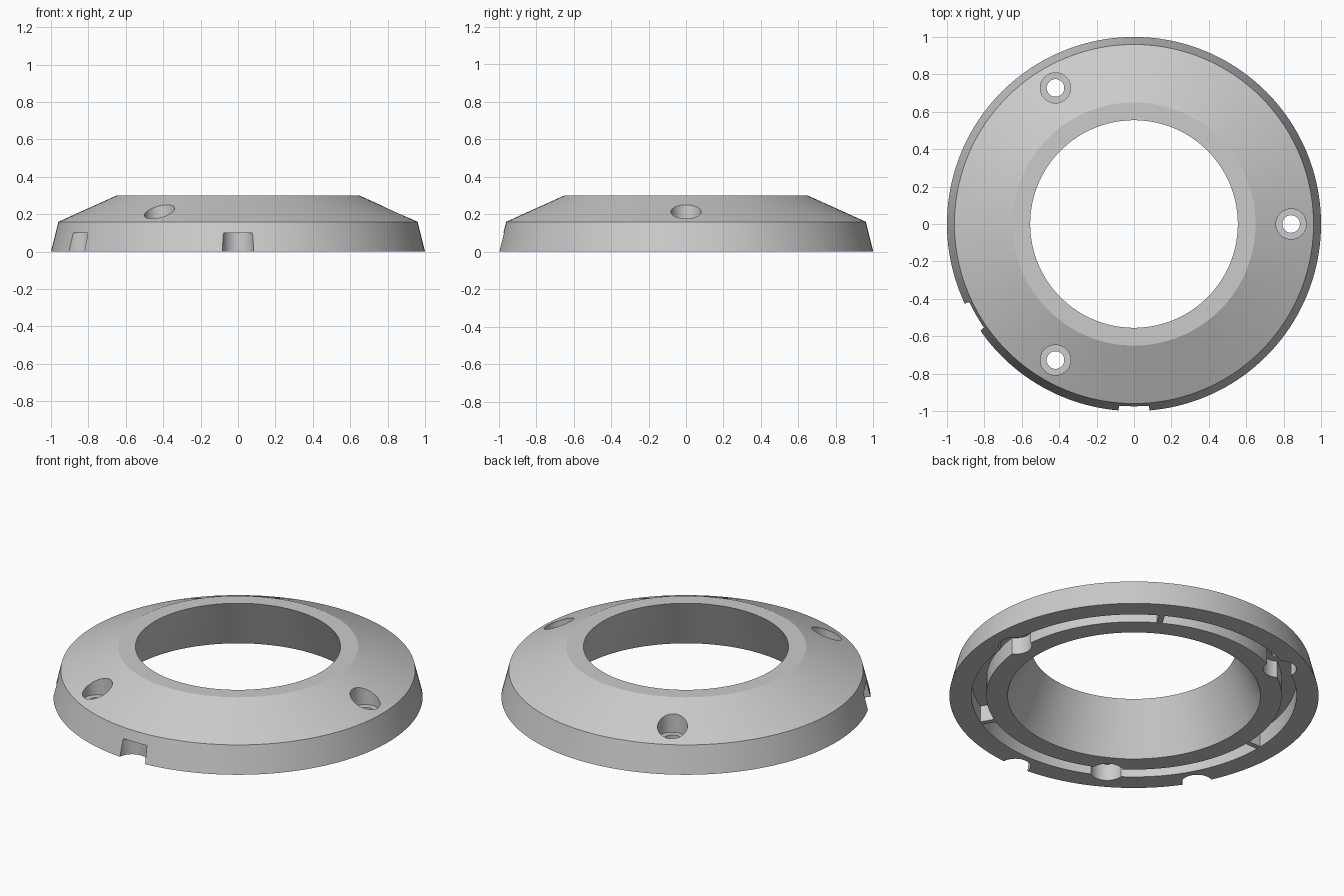
import bpy, bmesh
from math import radians, cos, sin, tau

cube = bpy.data.objects.get("Cube")
if cube:
    bpy.data.objects.remove(cube, do_unlink=True)

grey = bpy.data.materials.new("light grey")
grey.use_nodes = True
colour = (0.6, 0.6, 0.6, 1)
grey.diffuse_color = colour
grey.node_tree.nodes["Principled BSDF"].inputs["Base Color"].default_value = colour


def lathe(name, profile, closed, steps):
    """Turn a radius/height profile around the vertical axis."""
    bm = bmesh.new()
    verts = [bm.verts.new((r, 0, z)) for r, z in profile]
    pairs = list(zip(verts, verts[1:]))
    if closed:
        pairs.append((verts[-1], verts[0]))
    edges = [bm.edges.new(p) for p in pairs]
    bmesh.ops.spin(bm, geom=verts + edges, cent=(0, 0, 0), axis=(0, 0, 1),
                   angle=tau, steps=steps, use_duplicate=False)
    bmesh.ops.remove_doubles(bm, verts=bm.verts, dist=0.0001)
    bmesh.ops.recalc_face_normals(bm, faces=bm.faces)
    mesh = bpy.data.meshes.new(name)
    bm.to_mesh(mesh)
    bm.free()
    mesh.materials.append(grey)
    obj = bpy.data.objects.new(name, mesh)
    bpy.context.collection.objects.link(obj)
    return obj


def place(obj, radius, degrees):
    a = radians(degrees)
    obj.location = (radius * cos(a), radius * sin(a), 0)
    return obj


# Sloped ring with a groove in its underside
ring = lathe("trim_ring", [
    (1.0, 0), (0.96, 0.16), (0.65, 0.3), (0.555, 0.3), (0.685, 0),
    (0.80, 0), (0.80, 0.1), (0.88, 0.1), (0.88, 0)], True, 160)

# Stepped screw holes and round edge notches
cutters = []
for degrees in (0, 120, 240):
    cutters.append(place(lathe("screw_hole_cutter", [
        (0, -0.1), (0.09, -0.1), (0.09, 0.1), (0.047, 0.1),
        (0.047, 0.14), (0.081, 0.14), (0.081, 0.4), (0, 0.4)],
        False, 40), 0.84, degrees))
for degrees in (210, 270):
    cutters.append(place(lathe("notch_cutter", [
        (0, -0.1), (0.083, -0.1), (0.083, 0.101), (0, 0.101)],
        False, 40), 1.0, degrees))

bpy.context.view_layer.objects.active = ring
ring.select_set(True)
for cutter in cutters:
    cutter.hide_render = True
    mod = ring.modifiers.new("cut", 'BOOLEAN')
    mod.operation = 'DIFFERENCE'
    mod.solver = 'EXACT'
    mod.object = cutter
    bpy.ops.object.modifier_apply(modifier=mod.name)
for cutter in cutters:
    bpy.data.objects.remove(cutter, do_unlink=True)
bpy.ops.object.shade_smooth_by_angle(angle=radians(20))

# Small ribs bridging the groove between the screw holes
for degrees in (60, 180, 300):
    bpy.ops.mesh.primitive_cube_add(size=1)
    rib = bpy.context.object
    rib.name = "groove_rib"
    rib.scale = (0.09, 0.03, 0.1)
    rib.rotation_euler.z = radians(degrees)
    place(rib, 0.84, degrees)
    rib.location.z = 0.052
    rib.data.materials.append(grey)
